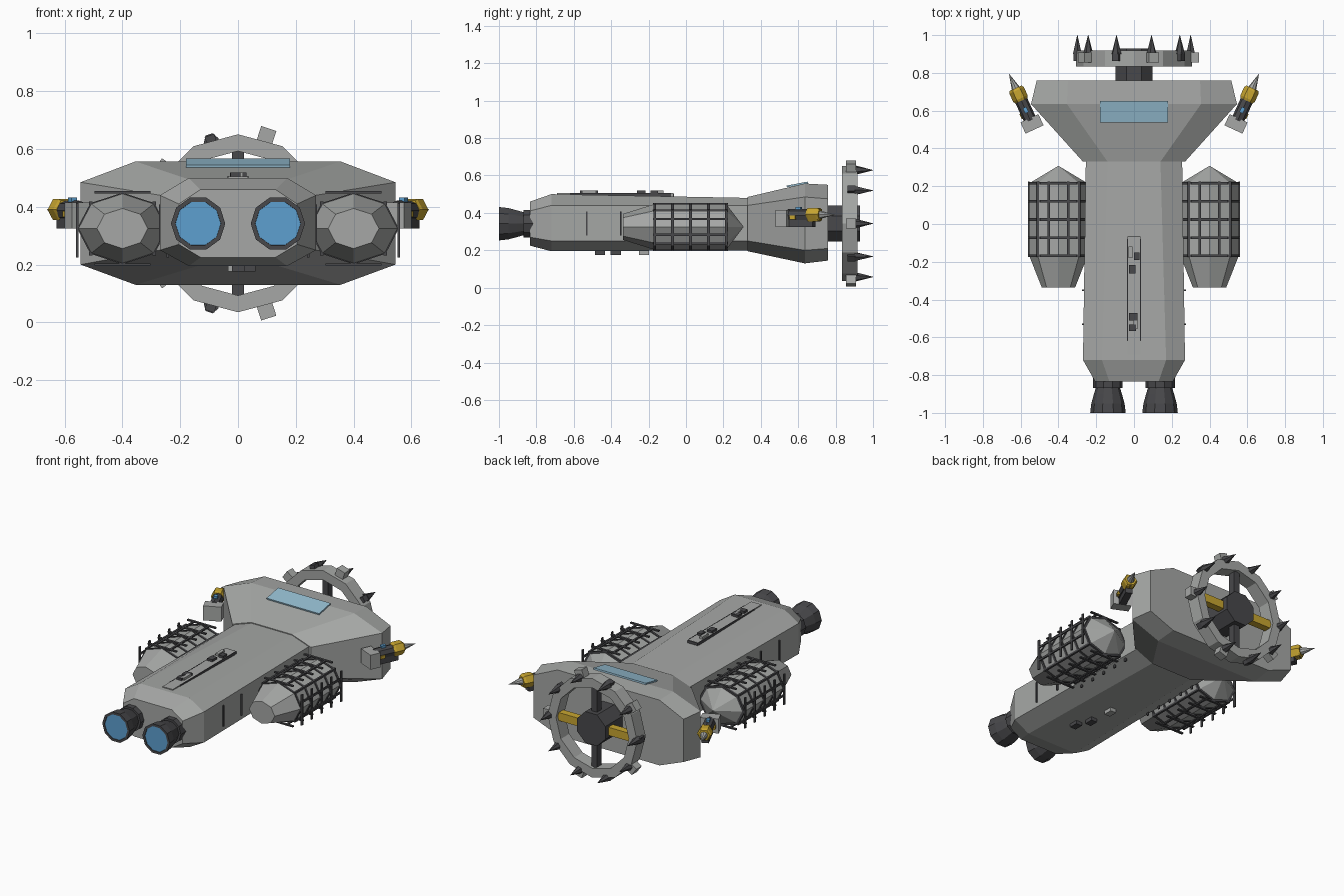
import bpy, bmesh, math
from mathutils import Matrix, Vector

cube = bpy.data.objects.get("Cube")
if cube:
    bpy.data.objects.remove(cube, do_unlink=True)


def material(name, rgb):
    m = bpy.data.materials.new(name)
    m.use_nodes = True
    m.diffuse_color = (*rgb, 1)
    m.node_tree.nodes["Principled BSDF"].inputs["Base Color"].default_value = (*rgb, 1)
    return m


GREY = material("hull grey", (0.38, 0.39, 0.38))
DARK = material("dark metal", (0.065, 0.065, 0.07))
GOLD = material("gold", (0.58, 0.38, 0.03))
BLUE = material("engine blue", (0.11, 0.35, 0.63))
GLASS = material("window blue", (0.30, 0.51, 0.64))


def finish(name, bm, mat, matrix=None):
    if matrix:
        bm.transform(matrix)
    bmesh.ops.recalc_face_normals(bm, faces=bm.faces)
    mesh = bpy.data.meshes.new(name)
    bm.to_mesh(mesh)
    bm.free()
    mesh.materials.append(mat)
    obj = bpy.data.objects.new(name, mesh)
    bpy.context.collection.objects.link(obj)
    return obj


def loft(name, sections, mat, matrix=None, cyclic=False):
    """Skin a list of equal point loops; cap the ends unless cyclic."""
    bm = bmesh.new()
    loops = [[bm.verts.new(p) for p in s] for s in sections]
    n = len(loops[0])
    pairs = list(zip(loops, loops[1:]))
    if cyclic:
        pairs.append((loops[-1], loops[0]))
    else:
        bm.faces.new(loops[0])
        bm.faces.new(loops[-1])
    for a, b in pairs:
        for i in range(n):
            j = (i + 1) % n
            bm.faces.new((a[i], a[j], b[j], b[i]))
    return finish(name, bm, mat, matrix)


def circle(y, r, n, cx=0, cz=0, squash=1, phase=0):
    angles = [phase + math.tau * i / n for i in range(n)]
    return [(cx + r * math.cos(a), y, cz + r * squash * math.sin(a)) for a in angles]


def lathe(name, profile, n, mat, cx=0, cz=0, squash=1, phase=0, matrix=None, cyclic=False):
    rings = [circle(y, r, n, cx, cz, squash, phase) for y, r in profile]
    return loft(name, rings, mat, matrix, cyclic)


def box(name, center, size, mat, matrix=None):
    bm = bmesh.new()
    bmesh.ops.create_cube(bm, size=1)
    bm.transform(Matrix.Translation(center) @ Matrix.Diagonal((*size, 1)))
    return finish(name, bm, mat, matrix)


def octagon(y, half, top, z0, side0, side1, z1):
    right = [(top, z0), (half, side0), (half, side1), (top, z1)]
    pts = right + [(-x, z) for x, z in reversed(right)]
    return [(x, y, z) for x, z in pts]


# Hull and wide head
neck = octagon(0.33, 0.255, 0.14, 0.2, 0.25, 0.44, 0.48)
loft("hull", [octagon(-0.835, 0.205, 0.13, 0.225, 0.27, 0.41, 0.46),
              octagon(-0.72, 0.27, 0.17, 0.195, 0.25, 0.44, 0.5), neck], GREY)
loft("head", [octagon(0.33, 0.27, 0.14, 0.195, 0.25, 0.44, 0.485),
              octagon(0.635, 0.545, 0.355, 0.13, 0.2, 0.485, 0.557),
              octagon(0.76, 0.515, 0.35, 0.145, 0.21, 0.475, 0.55)], GREY)

# Roof window, tilted with the roof
tilt = Matrix.Translation((0, 0.595, 0.552)) @ Matrix.Rotation(0.19, 4, "X")
box("roof_window", (0, 0, 0), (0.36, 0.115, 0.009), GLASS, tilt)

# Spine panel with its small fittings
box("spine_panel", (0, -0.38, 0.496), (0.07, 0.62, 0.018), GREY)
for s in (-1, 1):
    box("spine_seam", (0.035 * s, -0.35, 0.496), (0.004, 0.54, 0.02), DARK)
box("spine_hatch", (0, -0.098, 0.493), (0.07, 0.066, 0.022), DARK)
for x, y, w, d, m in [(0.015, -0.17, 0.03, 0.04, DARK), (-0.01, -0.24, 0.035, 0.045, DARK),
                      (-0.018, -0.15, 0.02, 0.06, GREY), (-0.005, -0.49, 0.045, 0.04, DARK),
                      (-0.008, -0.55, 0.035, 0.035, DARK), (0.008, -0.52, 0.02, 0.07, GREY)]:
    box("spine_fitting", (x, y, 0.505), (w, d, 0.028), m)

# Belly fittings
for x, y, m in [(0.04, -0.46, DARK), (0.0, -0.375, DARK), (-0.015, -0.225, GREY)]:
    box("belly_fitting", (x, y, 0.188), (0.04, 0.055, 0.025), m)

# Hub, spokes and spiked ring at the far end
HZ = 0.343
lathe("hub", [(0.75, 0.105), (0.93, 0.105)], 8, DARK, cz=HZ, phase=math.pi / 8)
for s in (-1, 1):
    box("gold_spoke", (0.17 * s, 0.878, HZ), (0.2, 0.045, 0.05), GOLD)
    box("dark_spoke", (0, 0.878, HZ + 0.17 * s), (0.04, 0.045, 0.2), DARK)
lathe("ring", [(0.835, 0.308), (0.918, 0.308), (0.918, 0.25), (0.835, 0.25)], 12, GREY,
      cz=HZ, cyclic=True)
for k in range(10):
    turn = Matrix.Translation((0, 0, HZ)) @ Matrix.Rotation(math.radians(18 + 36 * k), 4, "Y")
    lathe("spike", [(0.90, 0.027), (1.0, 0.001)], 6, DARK, cz=0.3, matrix=turn)
    if k % 2 == 0:
        box("ring_block", (0, 0.882, 0.32), (0.055, 0.052, 0.05), GREY, turn)
    else:
        box("spike_foot", (0, 0.885, 0.305), (0.035, 0.045, 0.03), DARK, turn)

for s in (-1, 1):
    # Engines
    ex, ez = 0.138 * s, 0.342
    lathe("engine_collar", [(-0.80, 0.078), (-0.868, 0.078)], 10, DARK, ex, ez)
    lathe("engine_nozzle", [(-0.86, 0.062), (-0.90, 0.074), (-0.95, 0.088), (-1.0, 0.094),
                            (-1.0, 0.079), (-0.985, 0.076)], 10, DARK, ex, ez)
    lathe("engine_glow", [(-0.98, 0.078), (-0.997, 0.079)], 10, BLUE, ex, ez)

    # Side slits on the hull
    for y in (-0.53, -0.35):
        box("side_slit", (0.266 * s - 0.001 * s, y, 0.343), (0.018, 0.008, 0.13), DARK)

    # Side pods with banded cages
    px, pz, q = 0.4 * s, 0.325, 0.79
    lathe("pod", [(-0.337, 0.088), (-0.175, 0.152), (0.217, 0.152), (0.307, 0.002)],
          8, GREY, px, pz, q)
    for i in range(5):
        y = -0.168 + 0.096 * i
        lathe("pod_band", [(y - 0.007, 0.157), (y + 0.007, 0.157)], 8, DARK, px, pz, q)
        for t in (-1, 1):
            box("cage_crossbar", (px, y, pz + 0.125 * t), (0.195, 0.014, 0.008), DARK)
            box("cage_upright", (px + 0.157 * t, y, pz - 0.006), (0.008, 0.014, 0.19), DARK)
    for t in (-1, 1):
        for u in (-1, 1):
            box("cage_rail", (px + 0.052 * u, 0.024, pz + 0.125 * t), (0.012, 0.4, 0.008), DARK)
            box("cage_side_rail", (px + 0.157 * t, 0.024, pz + 0.042 * u),
                (0.008, 0.4, 0.012), DARK)
            box("pod_rail", (px + 0.11 * u, 0.024, pz + 0.087 * t), (0.012, 0.4, 0.012), DARK)

    # Angled guns on the head
    aim = Matrix.Translation((0.54 * s, 0.53, 0.375)) @ Matrix.Rotation(-0.43 * s, 4, "Z")
    box("gun_mount", (0, 0, -0.005), (0.105, 0.065, 0.09), GREY, aim)
    lathe("gun_barrel", [(0.02, 0.034), (0.2, 0.034)], 8, DARK, cz=0.012, matrix=aim)
    box("gun_underside", (0, 0.1, -0.028), (0.04, 0.14, 0.045), DARK, aim)
    lathe("gun_collar", [(0.135, 0.036), (0.148, 0.042), (0.195, 0.042), (0.208, 0.034)],
          6, GOLD, cz=0.015, matrix=aim)
    lathe("gun_tip", [(0.2, 0.024), (0.29, 0.001)], 8, GREY, cz=0.015, matrix=aim)
    box("gun_sight", (0, 0.08, 0.048), (0.02, 0.03, 0.018), BLUE, aim)
    box("gun_switch", (0.033 * s, 0.06, 0.0), (0.012, 0.03, 0.02), GOLD, aim)
